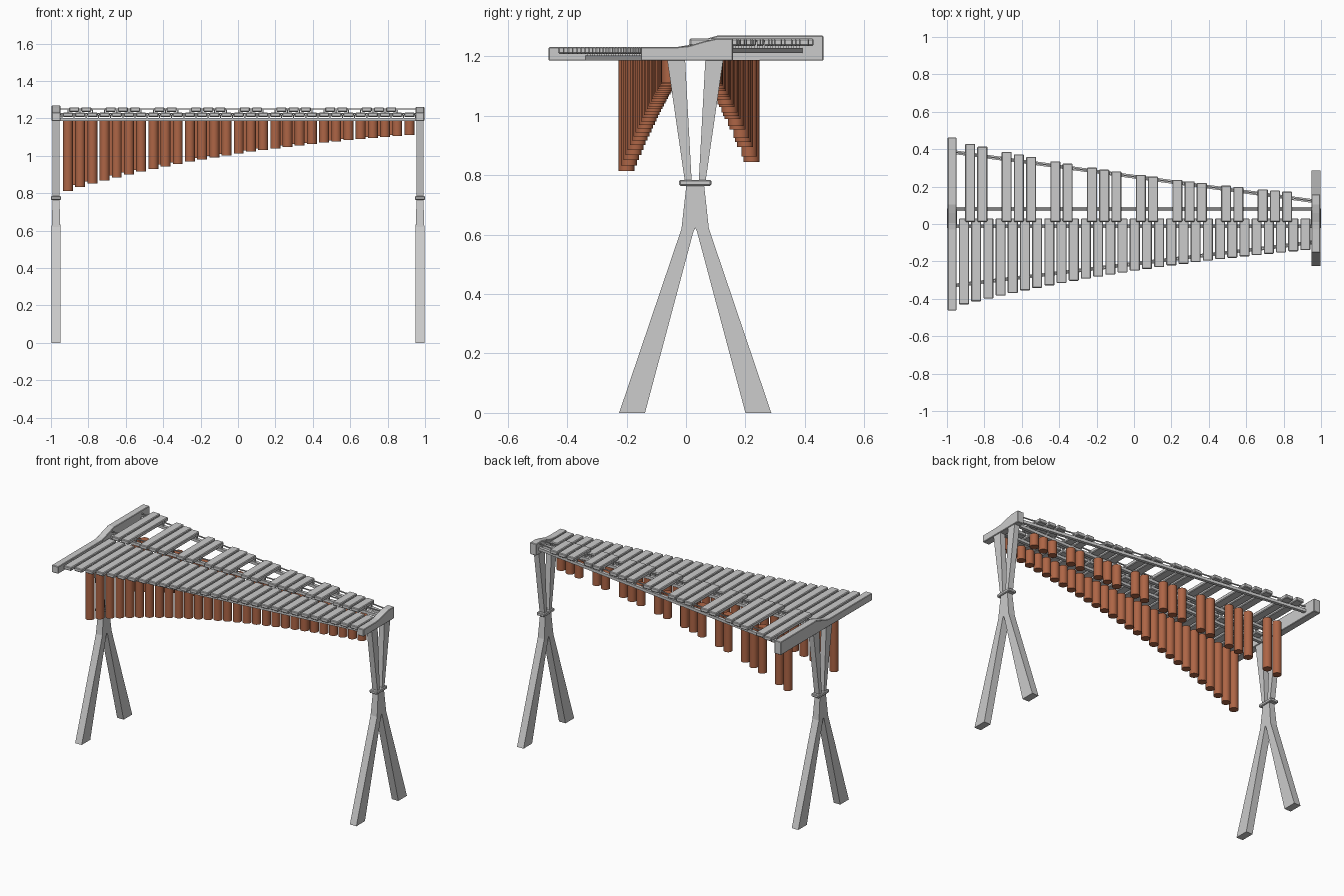
import bpy, bmesh, math
from mathutils import Vector, Matrix

if "Cube" in bpy.data.objects:
    bpy.data.objects.remove(bpy.data.objects["Cube"])

brown = bpy.data.materials.new("pipe_brown")
brown.diffuse_color = (0.42, 0.13, 0.06, 1)
brown.use_nodes = True
brown.node_tree.nodes["Principled BSDF"].inputs["Base Color"].default_value = brown.diffuse_color


def finish(bm, name, mat=None, bevel=0):
    bmesh.ops.recalc_face_normals(bm, faces=bm.faces)
    me = bpy.data.meshes.new(name)
    bm.to_mesh(me)
    bm.free()
    ob = bpy.data.objects.new(name, me)
    bpy.context.collection.objects.link(ob)
    if mat:
        me.materials.append(mat)
    if bevel:
        m = ob.modifiers.new("bevel", 'BEVEL')
        m.width, m.segments = bevel, 1
    return ob


def prism(name, profile, xc, width, bevel=0, taper=None):
    """Extrude a (y, z) profile along x; taper(z) scales the thickness."""
    bm = bmesh.new()
    rings = []
    for s in (-0.5, 0.5):
        rings.append([bm.verts.new((xc + s * width * (taper(z) if taper else 1), y, z))
                      for y, z in profile])
    n = len(profile)
    bm.faces.new(rings[0])
    bm.faces.new(rings[1][::-1])
    for i in range(n):
        j = (i + 1) % n
        bm.faces.new((rings[0][i], rings[0][j], rings[1][j], rings[1][i]))
    return finish(bm, name, bevel=bevel)


def add_box(bm, lo, hi):
    lo, hi = Vector(lo), Vector(hi)
    m = Matrix.Translation((lo + hi) / 2) @ Matrix.Diagonal((*(hi - lo), 1))
    bmesh.ops.create_cube(bm, size=1, matrix=m)


def add_beam(bm, y0, y1, x0, x1, z0, z1, w):
    """Horizontal beam running from (x0, y0) to (x1, y1)."""
    r = bmesh.ops.create_cube(bm, size=1)
    for v in r['verts']:
        right = v.co.x > 0
        v.co = (x1 if right else x0, (y1 if right else y0) + v.co.y * w,
                z1 if v.co.z > 0 else z0)


# Key layout: four octaves, 29 natural and 20 sharp bars
PITCH, X0, BAR_W = 0.0652, -0.909, 0.054
naturals = list(range(29))
sharps = [o * 7 + k + 0.5 for o in range(4) for k in (0, 1, 3, 4, 5)]


def key_x(i):
    return X0 + PITCH * i


def nat_span(i):
    return 0.03 - 0.46 * 0.37 ** (i / 28), 0.03


def sharp_span(i):
    return 0.012, 0.012 + 0.417 * 0.387 ** ((i - 0.5) / 26)


def bar_row(name, keys, span, z0, z1):
    for n, i in enumerate(keys):
        y0, y1 = span(i)
        bm = bmesh.new()
        x = key_x(i)
        add_box(bm, (x - BAR_W / 2, y0, z0), (x + BAR_W / 2, y1, z1))
        finish(bm, f"{name}_{n + 1}", bevel=0.004)


bar_row("natural_bar", naturals, nat_span, 1.208, 1.231)
bar_row("sharp_bar", sharps, sharp_span, 1.235, 1.259)


# Resonator pipes under the middle of every bar
def pipe_row(name, keys, span, bottom):
    for n, i in enumerate(keys):
        z0, z1 = bottom(i), 1.188
        bm = bmesh.new()
        bmesh.ops.create_cone(bm, cap_ends=True, segments=24, radius1=0.0265,
                              radius2=0.0265, depth=z1 - z0,
                              matrix=Matrix.Translation((key_x(i), sum(span(i)) / 2, (z0 + z1) / 2)))
        for f in bm.faces:
            f.smooth = len(f.verts) == 4
        for e in bm.edges:
            e.smooth = all(f.smooth for f in e.link_faces)
        finish(bm, f"{name}_{n + 1}", brown)


pipe_row("natural_pipe", naturals, nat_span,
         lambda i: 1.21 - 0.397 * 0.247 ** (i / 28))
pipe_row("sharp_pipe", sharps, sharp_span,
         lambda i: 1.21 - 0.366 * 0.27 ** ((i - 0.5) / 26))


# Rails with cord posts and a cord threaded through the bars
def rail(name, ya, yb, z0, z1, cord_z, post_keys):
    xa, xb = -0.955, 0.955
    bm = bmesh.new()
    add_beam(bm, ya, yb, xa, xb, z0, z1, 0.02)
    finish(bm, name)
    bm = bmesh.new()
    add_beam(bm, ya, yb, xa, xb, cord_z - 0.003, cord_z + 0.003, 0.006)
    finish(bm, name + "_cord")
    bm = bmesh.new()
    for k in post_keys:
        x = key_x(k)
        y = ya + (yb - ya) * (x - xa) / (xb - xa)
        add_box(bm, (x - 0.003, y - 0.005, z1), (x + 0.003, y + 0.005, cord_z + 0.004))
    finish(bm, name + "_posts")


nat_posts = [i - 0.5 for i in range(30)]
sharp_posts = sorted({s + d for s in sharps for d in (-0.5, 0.5)})
rail("front_rail", -0.328, -0.098, 1.186, 1.203, 1.221, nat_posts)
rail("inner_front_rail", -0.012, -0.012, 1.186, 1.203, 1.221, nat_posts)
rail("inner_back_rail", 0.08, 0.08, 1.21, 1.228, 1.25, sharp_posts)
rail("back_rail", 0.383, 0.123, 1.21, 1.228, 1.25, sharp_posts)

# End beams: long on the low side, short on the high side
prism("left_end_beam", [(-0.462, 1.185), (0.462, 1.185), (0.462, 1.269), (0.105, 1.269),
                        (0.06, 1.256), (0.005, 1.237), (-0.03, 1.231), (-0.462, 1.231)],
      -0.973, 0.046, bevel=0.003)
prism("right_end_beam", [(-0.152, 1.185), (0.158, 1.185), (0.158, 1.26), (0.105, 1.26),
                         (0.06, 1.25), (0.01, 1.235), (-0.03, 1.231), (-0.152, 1.231)],
      0.973, 0.046, bevel=0.003)

# Stands: forked leg, collar and two flared arms at each end
YC = 0.031
half_leg = [(0.03, 0.765), (0.046, 0.62), (0.256, 0), (0.169, 0)]
leg = ([(YC + y, z) for y, z in half_leg] + [(YC + 0.006, 0.61), (YC, 0.622), (YC - 0.006, 0.61)]
       + [(YC - y, z) for y, z in half_leg[::-1]])
arm = [(0.012, 0.78), (0.035, 0.78), (0.094, 1.187), (0.034, 1.187)]
for side, x in (("left", -0.973), ("right", 0.973)):
    prism(side + "_leg", leg, x, 0.046, taper=lambda z: 0.8 if z > 0.7 else 1)
    prism(side + "_collar", [(YC - 0.054, 0.764), (YC + 0.054, 0.764),
                             (YC + 0.054, 0.784), (YC - 0.054, 0.784)], x, 0.054, bevel=0.004)
    for s, label in ((-1, "front"), (1, "back")):
        prism(f"{side}_{label}_arm", [(YC + s * y, z) for y, z in arm], x, 0.036)
